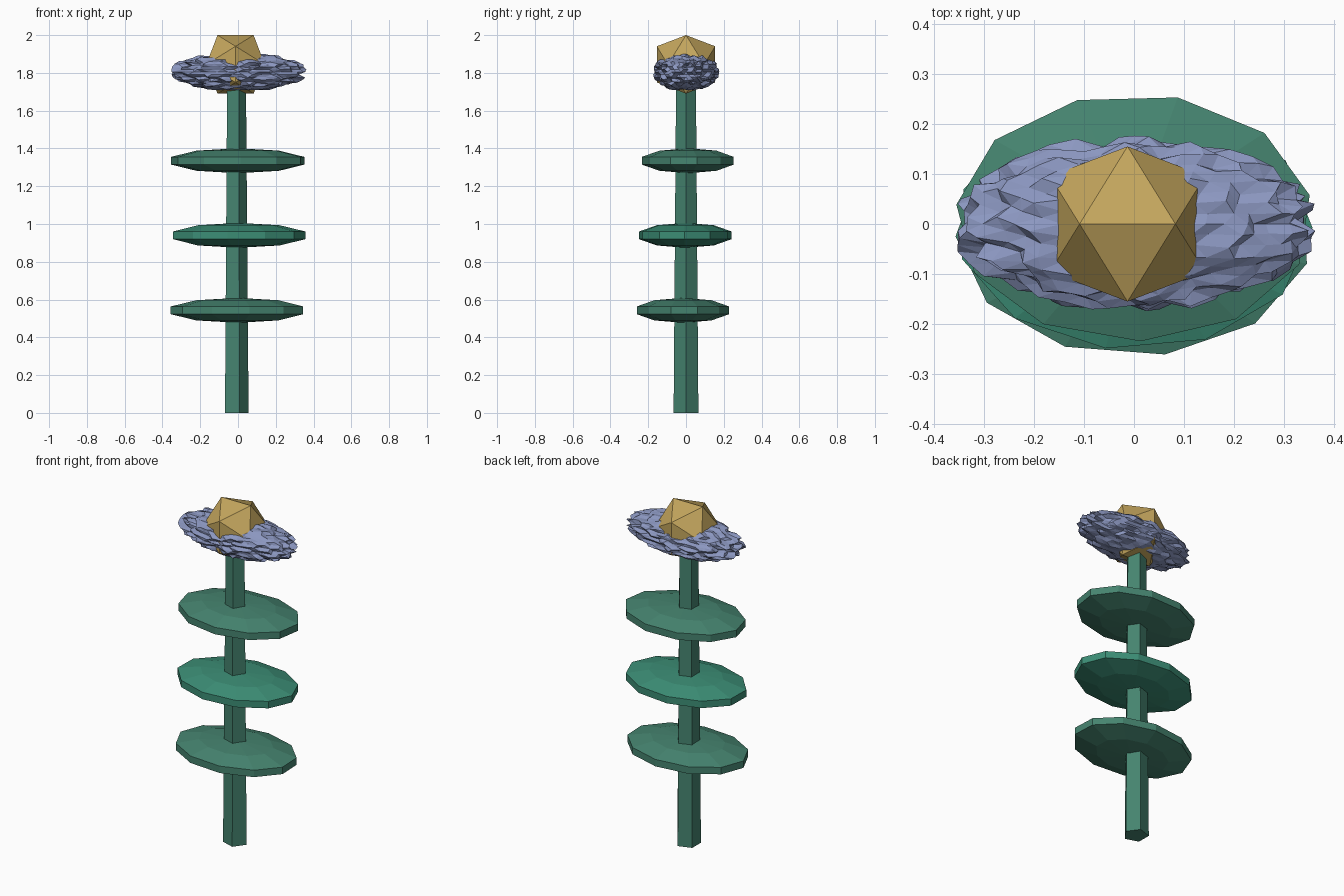
import bpy, random
from math import radians
from mathutils import Vector, Matrix

if "Cube" in bpy.data.objects:
    bpy.data.objects.remove(bpy.data.objects["Cube"])

random.seed(4)
CX = -0.013  # stem and core axis


def material(name, rgb):
    m = bpy.data.materials.new(name)
    m.diffuse_color = (*rgb, 1)
    m.use_nodes = True
    m.node_tree.nodes["Principled BSDF"].inputs["Base Color"].default_value = m.diffuse_color
    return m


stem_green = material("stem_green", (0.06, 0.23, 0.16))
leaf_green = material("leaf_green", (0.045, 0.27, 0.18))
petal_blue = material("petal_blue", (0.26, 0.31, 0.53))
core_gold = material("core_gold", (0.55, 0.38, 0.11))


def finish(name, mat):
    ob = bpy.context.object
    ob.name = name
    ob.data.materials.append(mat)
    return ob


# Five-sided tapered stem with one corner facing +x
bpy.ops.mesh.primitive_cone_add(vertices=5, radius1=0.069, radius2=0.055, depth=1.78,
                                location=(CX, 0, 0.89))
stem = finish("stem", stem_green)
corner = max(stem.data.vertices, key=lambda v: v.co.y)
stem.data.transform(Matrix.Rotation(-radians(90), 4, 'Z'))

# Three flat faceted leaf discs, each turned differently
leaves = [("lower_leaf", 0.543, -0.017, 190, stem_green),
          ("middle_leaf", 0.94, -0.004, 40, leaf_green),
          ("upper_leaf", 1.335, 0.013, 84, stem_green)]
for name, z, y, turn, mat in leaves:
    bpy.ops.mesh.primitive_uv_sphere_add(segments=11, ring_count=5, radius=1, location=(0, y, z))
    leaf = finish(name, mat)
    leaf.data.transform(Matrix.Diagonal((0.375, 0.26, 0.066, 1)) @ Matrix.Rotation(radians(turn), 4, 'Z'))

# Spiky flattened blossom: roughened ellipsoid with levelled top and bottom
bpy.ops.mesh.primitive_ico_sphere_add(subdivisions=4, radius=1, location=(0, 0, 1.805))
blossom = finish("blossom", petal_blue)
for v in blossom.data.vertices:
    p = v.co.normalized() * random.uniform(0.86, 1.03)
    v.co = Vector((max(p.x * 0.365, -0.352), p.y * 0.174, max(-0.095, min(0.095, p.z * 0.106))))

# Icosahedron core, tilted so one edge lies level along x on top
bpy.ops.mesh.primitive_ico_sphere_add(subdivisions=1, radius=0.182, location=(CX, 0, 1.845))
core = finish("flower_core", core_gold)
top = max(core.data.vertices, key=lambda v: v.co.z).co.copy()
near = sorted(core.data.vertices, key=lambda v: (v.co - top).length)[1].co.copy()
up = (top + near).normalized()
along = (top - near).normalized()
core.data.transform(Matrix((along, up.cross(along), up)).to_4x4())
